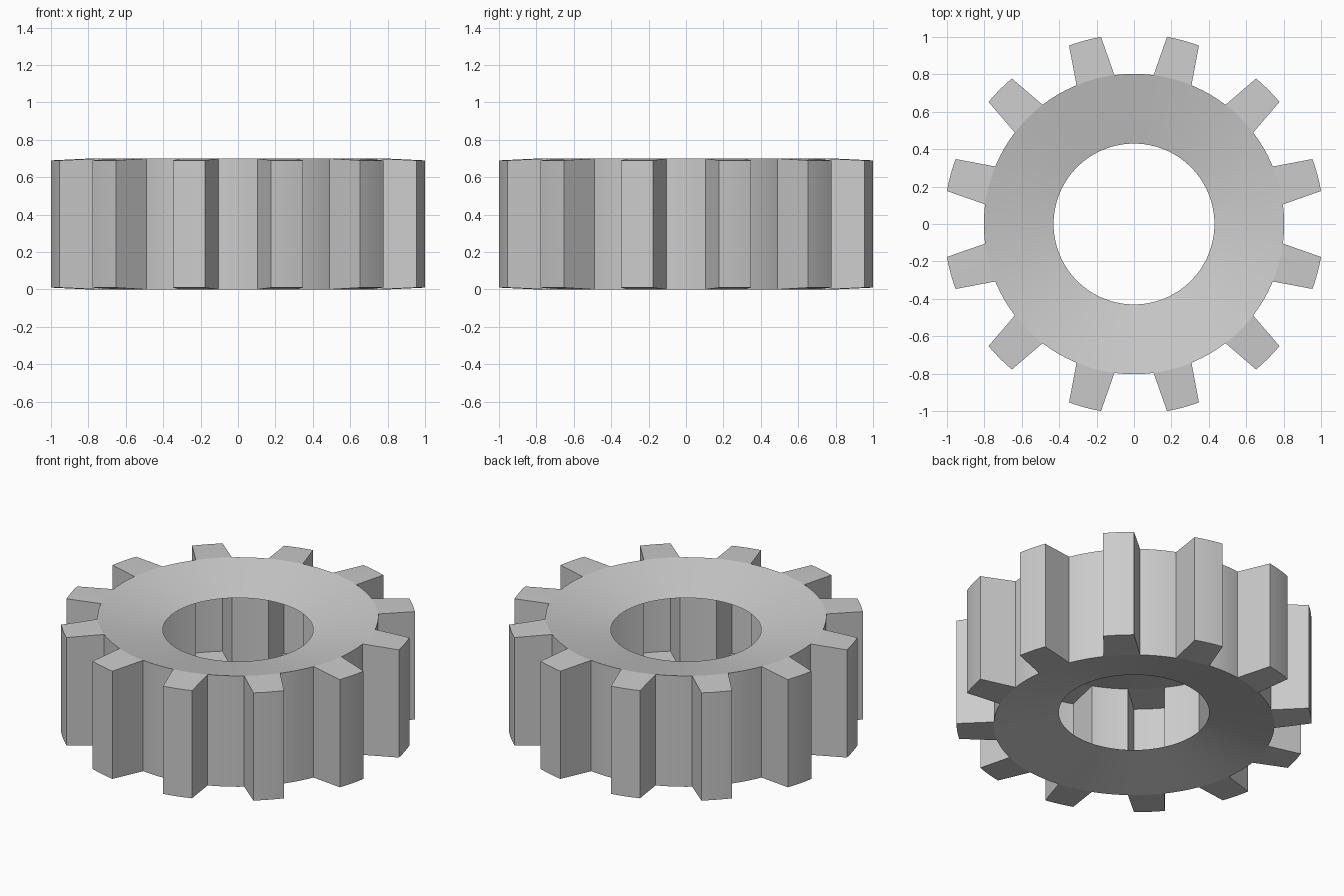
import bpy, bmesh
from math import sin, cos, radians

if "Cube" in bpy.data.objects:
    bpy.data.objects.remove(bpy.data.objects["Cube"])

TEETH, SUB = 12, 6            # teeth count, steps per tooth and per gap
R_HOLE, R_ROOT, R_TIP = 0.43, 0.803, 1.0154
H, DISH, DROP = 0.70, 0.083, 0.01
N = TEETH * SUB * 2

bm = bmesh.new()


def pt(r, deg, z):
    return bm.verts.new((r * cos(radians(deg)), r * sin(radians(deg)), z))


# matching outlines for the bottom and top caps
layers = []
for z, s in ((0, 1), (H, -1)):
    hole, root, tips = [], [], []
    for t in range(TEETH):
        mid = 15 + t * 30
        for k in range(SUB * 2):
            a = mid - 7.5 + k * 2.5
            hole.append(pt(R_HOLE, a, z + s * DISH))
            root.append(pt(R_ROOT, a, z))
        tips.append([pt(R_TIP, mid - 5 + k * 10 / SUB, z + s * DROP)
                     for k in range(SUB + 1)])
    layers.append((hole, root, tips))

# dished rings and tooth caps on both ends
for n, (hole, root, tips) in enumerate(layers):
    def cap(*v):
        bm.faces.new(v if n else v[::-1])
    for i in range(N):
        j = (i + 1) % N
        cap(hole[i], root[i], root[j], hole[j])
    for t in range(TEETH):
        for k in range(SUB):
            i = t * SUB * 2 + k
            cap(root[i], tips[t][k], tips[t][k + 1], root[i + 1])

# outer wall: tooth flanks, tips and gaps (the inside is hollow)
(_, r0, t0), (_, r1, t1) = layers
low, high = [], []
for t in range(TEETH):
    b = t * SUB * 2
    for out, r, tip in ((low, r0, t0), (high, r1, t1)):
        out += [r[b]] + tip[t] + r[b + SUB:b + SUB * 2]
for i in range(len(low)):
    j = (i + 1) % len(low)
    bm.faces.new((low[i], low[j], high[j], high[i]))

me = bpy.data.meshes.new("gear_wheel")
bm.to_mesh(me)
bm.free()
gear = bpy.data.objects.new("gear_wheel", me)
bpy.context.collection.objects.link(gear)
bpy.context.view_layer.objects.active = gear
gear.select_set(True)
bpy.ops.object.shade_smooth_by_angle(angle=radians(10))
